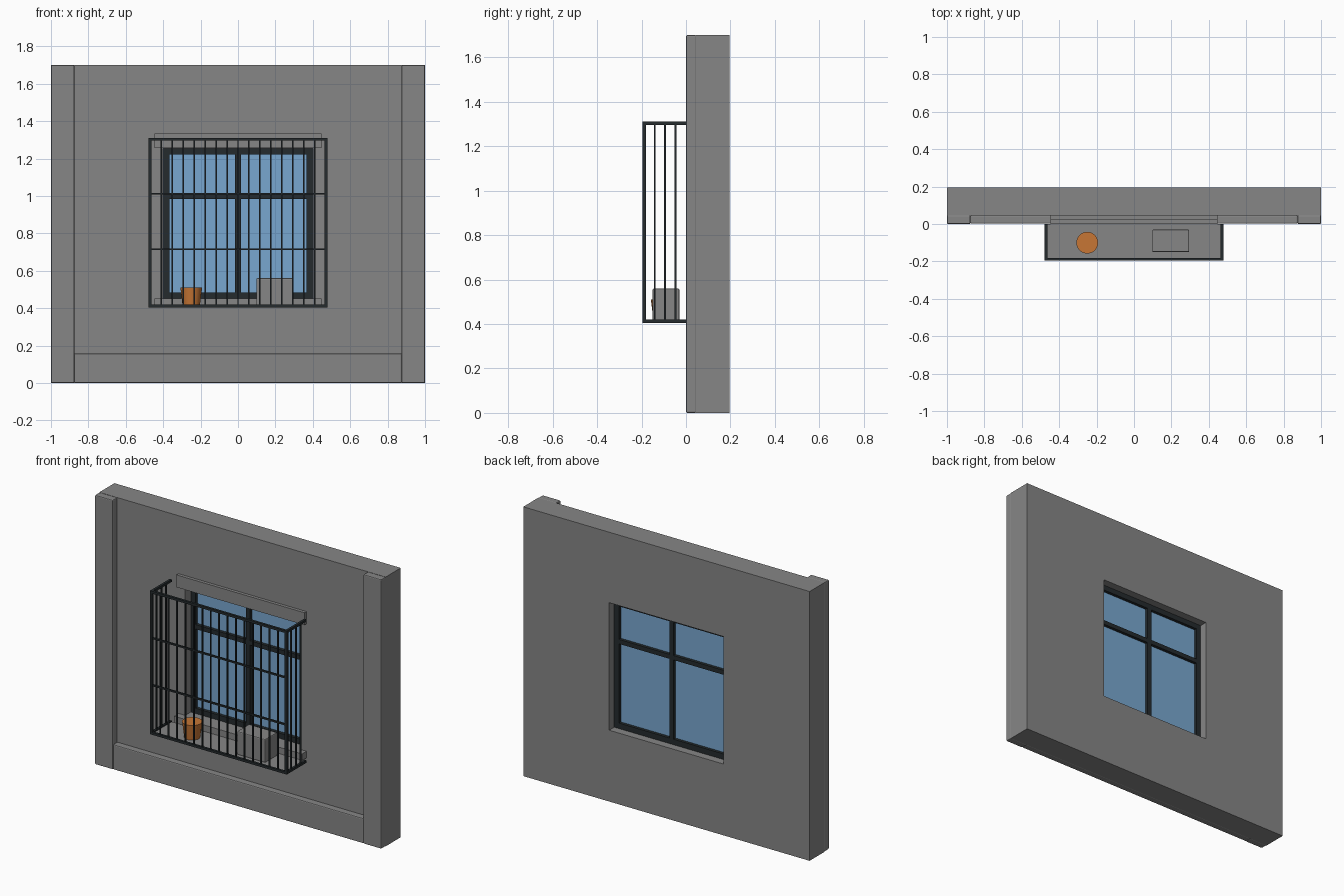
import bpy
import bmesh
from mathutils import Vector

cube = bpy.data.objects.get("Cube")
if cube:
    bpy.data.objects.remove(cube, do_unlink=True)


def material(name, rgb):
    mat = bpy.data.materials.new(name)
    mat.use_nodes = True
    mat.diffuse_color = (*rgb, 1)
    mat.node_tree.nodes["Principled BSDF"].inputs["Base Color"].default_value = (*rgb, 1)
    return mat


CONCRETE = material("concrete grey", (0.24, 0.24, 0.24))
IRON = material("dark iron", (0.018, 0.024, 0.027))
GLASS = material("window blue", (0.19, 0.39, 0.63))
CLAY = material("terracotta orange", (0.57, 0.18, 0.035))


def finish(bm, name, mat, bevel=0):
    bmesh.ops.recalc_face_normals(bm, faces=bm.faces)
    mesh = bpy.data.meshes.new(name)
    bm.to_mesh(mesh)
    bm.free()
    mesh.materials.append(mat)
    obj = bpy.data.objects.new(name, mesh)
    bpy.context.collection.objects.link(obj)
    if bevel:
        mod = obj.modifiers.new("soft edges", "BEVEL")
        mod.width = bevel
        mod.segments = 2
    return obj


def add_box(bm, x, y, z):
    """Add a box given its (min, max) on each axis."""
    lo, hi = Vector((x[0], y[0], z[0])), Vector((x[1], y[1], z[1]))
    verts = bmesh.ops.create_cube(bm, size=1)["verts"]
    for v in verts:
        v.co = (lo + hi) / 2 + v.co * (hi - lo)


def box(name, mat, x, y, z, bevel=0):
    bm = bmesh.new()
    add_box(bm, x, y, z)
    return finish(bm, name, mat, bevel)


def ring(name, mat, outer, inner, y):
    """Rectangular slab with a rectangular hole; rects are (half width, bottom, top)."""
    bm = bmesh.new()
    loops = []
    for (w, z0, z1), depth in ((outer, y[0]), (inner, y[0]), (inner, y[1]), (outer, y[1])):
        corners = ((-w, z0), (w, z0), (w, z1), (-w, z1))
        loops.append([bm.verts.new((px, depth, pz)) for px, pz in corners])
    for a, b in zip(loops, loops[1:] + loops[:1]):
        for i in range(4):
            j = (i + 1) % 4
            bm.faces.new((a[i], a[j], b[j], b[i]))
    return finish(bm, name, mat)


# Wall with window opening, pillars, plinth, sill and lintel
WALL_FRONT, WALL_BACK = 0.045, 0.195
OPENING = (0.4, 0.45, 1.255)
ring("wall", CONCRETE, (1, 0, 1.7), OPENING, (WALL_FRONT, WALL_BACK))
for side, x in (("right", (-1, -0.875)), ("left", (0.875, 1))):
    box(side + "_pillar", CONCRETE, x, (0, WALL_FRONT + 0.002), (0, 1.7), 0.006)
box("plinth", CONCRETE, (-0.875, 0.875), (0.002, WALL_FRONT + 0.002), (0, 0.158), 0.006)
box("window_sill", CONCRETE, (-0.447, 0.447), (0, 0.1), (0.41, 0.452))
box("lintel", CONCRETE, (-0.447, 0.447), (0.025, 0.06), (1.256, 1.334))

# Window frame, glazing bars and pane
FRAME_Y = (0.1, 0.145)
ring("window_frame", IRON, OPENING, (0.367, 0.485, 1.222), FRAME_Y)
bm = bmesh.new()
add_box(bm, (-0.015, 0.015), FRAME_Y, (0.48, 1.23))
add_box(bm, (-0.37, 0.37), FRAME_Y, (0.985, 1.013))
finish(bm, "glazing_bars", IRON)
box("window_glass", GLASS, (-0.37, 0.37), (0.12, 0.126), (0.48, 1.23))

# Projecting security cage
W, FRONT, LOW, HIGH = 0.47, -0.188, 0.412, 1.303
THICK, THIN = 0.0075, 0.004


def around(c, r):
    return (c - r, c + r)


bm = bmesh.new()
for z in (LOW, HIGH):
    add_box(bm, (-W - THICK, W + THICK), around(FRONT, THICK), around(z, THICK))
    for x in (-W, W):
        add_box(bm, around(x, THICK), (FRONT, 0), around(z, THICK))
for x in (-W, W):
    add_box(bm, around(x, THICK), around(FRONT, THICK), (LOW - THICK, HIGH + THICK))
finish(bm, "cage_frame", IRON)

bm = bmesh.new()
for i in range(1, 16):
    add_box(bm, around(-W + i * W / 8, THIN), around(FRONT, THIN), (LOW, HIGH))
for x in (-W, W):
    for i in range(1, 4):
        add_box(bm, around(x, THIN), around(FRONT * i / 4, THIN), (LOW, HIGH))
for i in (1, 2):
    z = LOW + (HIGH - LOW) * i / 3 + 0.006
    add_box(bm, (-W, W), around(FRONT, THIN + 0.001), around(z, THIN + 0.001))
finish(bm, "cage_bars", IRON)
box("cage_floor", CONCRETE, (-W, W), (FRONT, 0), (0.406, 0.412))

# Objects standing on the cage floor
box("storage_box", CONCRETE, (0.098, 0.295), (-0.15, -0.03), (0.412, 0.56), 0.006)
bm = bmesh.new()
bmesh.ops.create_cone(bm, cap_ends=True, segments=24, radius1=0.046, radius2=0.058, depth=0.098)
bmesh.ops.translate(bm, verts=bm.verts, vec=(-0.25, -0.1, 0.461))
pot = finish(bm, "flower_pot", CLAY)
bpy.ops.object.select_all(action="DESELECT")
pot.select_set(True)
bpy.context.view_layer.objects.active = pot
bpy.ops.object.shade_smooth_by_angle()
